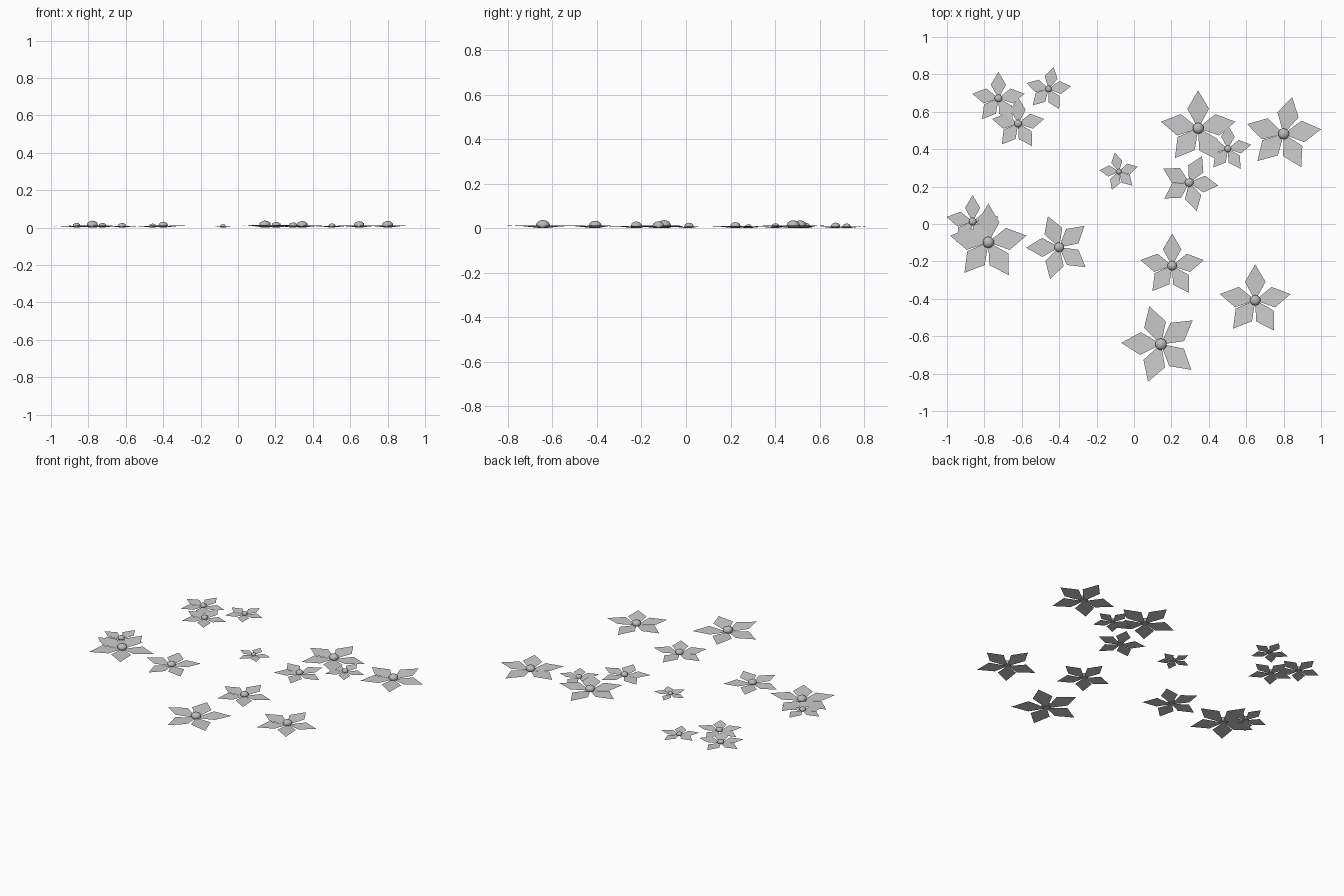
import bpy
import bmesh
from math import radians
from mathutils import Matrix, Vector

old = bpy.data.objects.get("Cube")
if old:
    bpy.data.objects.remove(old, do_unlink=True)


def make_material(name, value):
    mat = bpy.data.materials.new(name)
    mat.use_nodes = True
    colour = (value, value, value, 1)
    mat.diffuse_color = colour
    mat.node_tree.nodes["Principled BSDF"].inputs["Base Color"].default_value = colour
    return mat


petal_grey = make_material("petal grey", 0.6)
centre_grey = make_material("centre grey", 0.5)

# Kite-shaped petal of unit length, lying along +x
PETAL = [(0.1, -0.06, 0.01), (0.52, -0.29, 0.06), (1.01, 0, 0.045),
         (0.52, 0.29, 0.06), (0.1, 0.06, 0.01)]

# Petal directions, clockwise from the leading petal
FANS = {
    "upright": (0, -80, -148, -218, -280),
    "leaning_left": (0, -70, -147, -216, -289),
    "leaning_right": (0, -70, -139, -211, -272),
    "spread": (0, -87, -148, -213, -286),
}

# Fan, leading direction, length, x, y
FLOWERS = [
    ("upright", 90, 0.14, -0.725, 0.672),
    ("upright", 90, 0.14, -0.62, 0.537),
    ("leaning_right", 77, 0.12, -0.457, 0.722),
    ("upright", 90, 0.2, 0.343, 0.512),
    ("upright", 90, 0.125, 0.502, 0.402),
    ("leaning_right", 77, 0.2, 0.8, 0.482),
    ("leaning_right", 64, 0.155, 0.295, 0.222),
    ("spread", 102, 0.103, -0.081, 0.28),
    ("upright", 90, 0.14, -0.863, 0.013),
    ("upright", 90, 0.205, -0.779, -0.098),
    ("leaning_left", 110, 0.175, -0.4, -0.124),
    ("upright", 90, 0.17, 0.204, -0.223),
    ("upright", 90, 0.19, 0.648, -0.408),
    ("leaning_left", 107, 0.21, 0.144, -0.643),
]


def add_object(name, bm, mat, location, size):
    mesh = bpy.data.meshes.new(name)
    bm.to_mesh(mesh)
    bm.free()
    mesh.materials.append(mat)
    obj = bpy.data.objects.new(name, mesh)
    obj.location = location
    obj.scale = (size, size, size)
    bpy.context.collection.objects.link(obj)


for number, (fan, lead, size, x, y) in enumerate(FLOWERS, 1):
    # Five thin petals, slightly raised at the shoulders
    bm = bmesh.new()
    for turn in FANS[fan]:
        spin = Matrix.Rotation(radians(lead + turn), 3, "Z")
        bm.faces.new([bm.verts.new(spin @ Vector(p)) for p in PETAL])
    add_object(f"flower_{number}_petals", bm, petal_grey, (x, y, 0), size)

    # Domed centre with a flat underside on the ground
    bm = bmesh.new()
    bmesh.ops.create_icosphere(bm, subdivisions=2, radius=0.15)
    bmesh.ops.scale(bm, vec=(1, 1, 0.72), verts=bm.verts)
    bmesh.ops.translate(bm, vec=(0, 0, 0.07), verts=bm.verts)
    bmesh.ops.bisect_plane(bm, geom=bm.verts[:] + bm.edges[:] + bm.faces[:],
                           plane_co=(0, 0, 0), plane_no=(0, 0, 1), clear_inner=True)
    for face in bm.faces:
        face.smooth = True
    rim = [edge for edge in bm.edges if edge.is_boundary]
    for edge in rim:
        edge.smooth = False
    bmesh.ops.holes_fill(bm, edges=rim)
    bmesh.ops.recalc_face_normals(bm, faces=bm.faces)
    add_object(f"flower_{number}_centre", bm, centre_grey, (x, y, 0), size)
